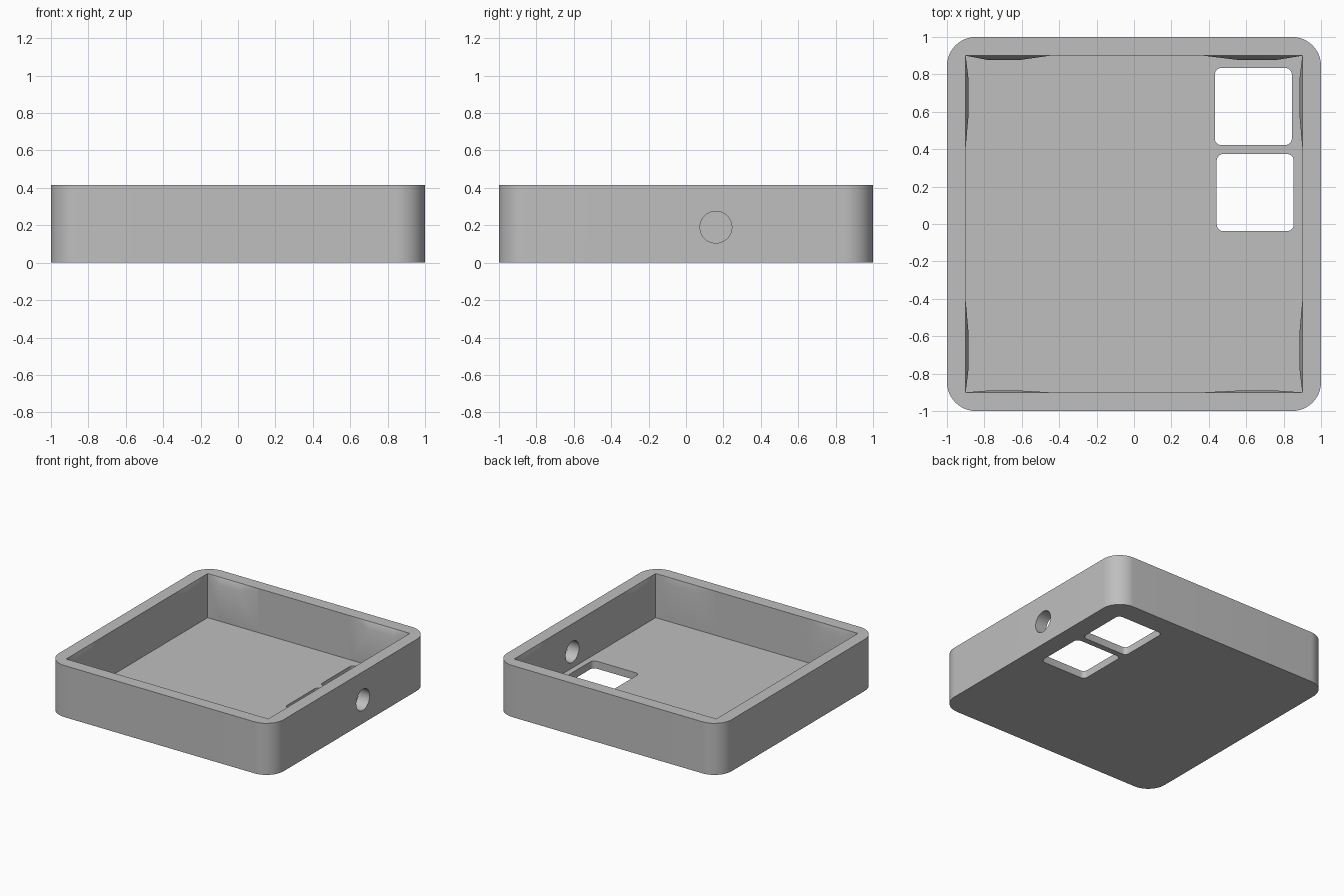
import bpy, bmesh, math
from mathutils import Matrix, Vector

cube = bpy.data.objects.get("Cube")
if cube:
    bpy.data.objects.remove(cube, do_unlink=True)

HEIGHT, FLOOR, INNER = 0.415, 0.06, 0.9

grey = bpy.data.materials.new("plain grey")
grey.use_nodes = True
grey.diffuse_color = (0.52, 0.52, 0.52, 1)
grey.node_tree.nodes["Principled BSDF"].inputs["Base Color"].default_value = (0.52, 0.52, 0.52, 1)


def add_object(name, bm):
    bmesh.ops.recalc_face_normals(bm, faces=bm.faces)
    mesh = bpy.data.meshes.new(name)
    bm.to_mesh(mesh)
    bm.free()
    mesh.materials.append(grey)
    obj = bpy.data.objects.new(name, mesh)
    bpy.context.collection.objects.link(obj)
    return obj


def rounded_block(name, cx, cy, width, depth, z0, z1, radius, segments):
    """Upright block whose four vertical edges are rounded."""
    bm = bmesh.new()
    size = Matrix.Diagonal((width, depth, z1 - z0, 1))
    bmesh.ops.create_cube(bm, size=1, matrix=Matrix.Translation((cx, cy, (z0 + z1) / 2)) @ size)
    if radius:
        upright = [e for e in bm.edges if abs(e.verts[0].co.z - e.verts[1].co.z) > 1e-4]
        bmesh.ops.bevel(bm, geom=upright, offset=radius, segments=segments,
                        profile=0.5, affect='EDGES')
    return add_object(name, bm)


def smooth(obj, angle):
    bpy.ops.object.select_all(action='DESELECT')
    obj.select_set(True)
    bpy.context.view_layer.objects.active = obj
    bpy.ops.object.shade_smooth_by_angle(angle=math.radians(angle))


# Tray body and its cutters
tray = rounded_block("tray", 0, 0, 2, 2, 0, HEIGHT, 0.155, 16)
cutters = [
    rounded_block("cavity_cutter", 0, 0, 2 * INNER, 2 * INNER, FLOOR, 1, 0, 1),
    rounded_block("back_window_cutter", 0.638, 0.628, 0.412, 0.412, -0.2, 0.2, 0.035, 6),
    rounded_block("front_window_cutter", 0.648, 0.168, 0.412, 0.412, -0.2, 0.2, 0.035, 6),
]
bm = bmesh.new()
bmesh.ops.create_cone(bm, cap_ends=True, segments=48, radius1=0.085, radius2=0.085, depth=0.4,
                      matrix=Matrix.Translation((0.95, 0.16, 0.19)) @ Matrix.Rotation(math.pi / 2, 4, 'Y'))
cutters.append(add_object("cable_hole_cutter", bm))

bpy.context.view_layer.objects.active = tray
for cutter in cutters:
    mod = tray.modifiers.new(cutter.name, 'BOOLEAN')
    mod.operation = 'DIFFERENCE'
    mod.solver = 'EXACT'
    mod.object = cutter
    bpy.ops.object.modifier_apply(modifier=mod.name)
    bpy.data.objects.remove(cutter, do_unlink=True)
smooth(tray, 30)


# Shallow grip swellings beside each inner corner, fading down to the floor
def grip(name, origin, along, inward, length, rise):
    def point(t, push, z):
        return Vector(origin) + Vector(along) * t * length + Vector(inward) * push + Vector((0, 0, z))

    bm = bmesh.new()
    stations = (0, 0.25, 0.66, 1)
    top = [bm.verts.new(point(t, 0, HEIGHT)) for t in stations]
    low = [bm.verts.new(point(t, 0, FLOOR)) for t in stations]
    ridge = [top[0]] + [bm.verts.new(point(t, rise, HEIGHT - 0.055)) for t in stations[1:3]] + [top[3]]
    for i in range(3):
        for upper, lower in ((top, ridge), (ridge, low), (low, top)):
            corners = list(dict.fromkeys([upper[i], upper[i + 1], lower[i + 1], lower[i]]))
            bm.faces.new(corners)
    smooth(add_object(name, bm), 30)


for sx, side in ((1, "left"), (-1, "right")):
    for sy, end in ((1, "back"), (-1, "front")):
        corner = (sx * INNER, sy * INNER, 0)
        grip(f"{end}_{side}_end_grip", corner, (-sx, 0, 0), (0, -sy, 0),
             0.53 if sx > 0 else 0.45, 0.022 if sy > 0 else 0.009)
        grip(f"{end}_{side}_side_grip", corner, (0, -sy, 0), (-sx, 0, 0), 0.49, 0.015)
